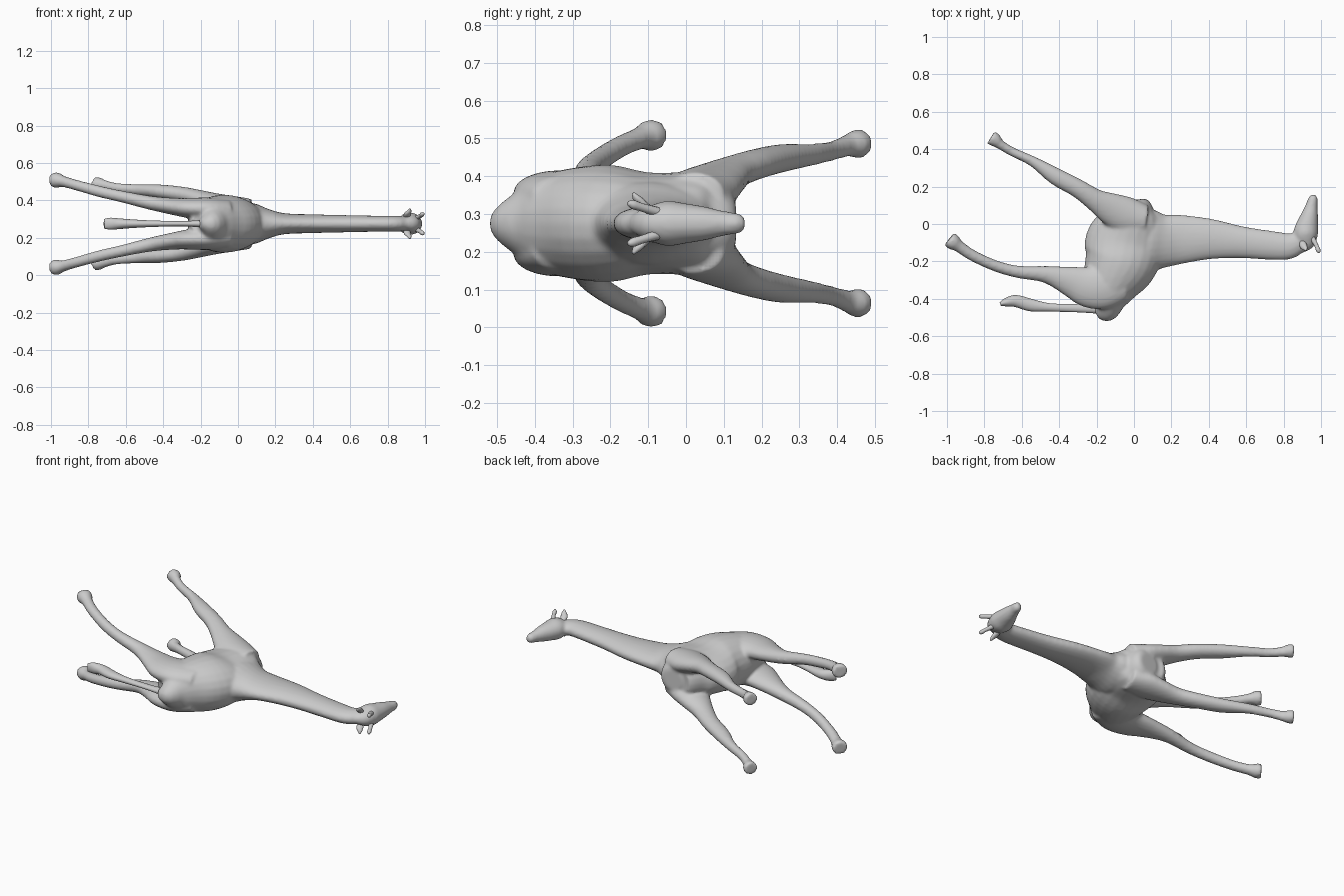
import bpy, bmesh, math
from mathutils import Vector

MID = 0.275  # height of the symmetry plane (the animal lies on its side)
grey = bpy.data.materials.new("plain_grey")
grey.diffuse_color = (0.6, 0.6, 0.6, 1)


def spline(p0, p1, p2, p3, t):
    return [0.5 * (2 * b + (c - a) * t + (2 * a - 5 * b + 4 * c - d) * t * t
                   + (3 * b - a - 3 * c + d) * t ** 3)
            for a, b, c, d in zip(p0, p1, p2, p3)]


def loft(bm, stations, side=1, steps=4, n=24):
    """Smooth tube through (x, y, sideways offset, in-plane half, sideways half)."""
    s = [stations[0]] + stations + [stations[-1]]
    path = [spline(*s[i:i + 4], k / steps)
            for i in range(len(stations) - 1) for k in range(steps)]
    path.append(stations[-1])
    pts = [Vector((p[0], p[1], MID + side * p[2])) for p in path]
    rings = []
    for i, p in enumerate(path):
        tan = (pts[min(i + 1, len(pts) - 1)] - pts[max(i - 1, 0)]).normalized()
        u = Vector((0, 0, 1)).cross(tan).normalized()
        v = tan.cross(u)
        rings.append([bm.verts.new(pts[i] + u * p[3] * math.cos(a) + v * p[4] * math.sin(a))
                      for a in (2 * math.pi * k / n for k in range(n))])
    for r, q in zip(rings, rings[1:]):
        for k in range(n):
            bm.faces.new((r[k], r[(k + 1) % n], q[(k + 1) % n], q[k]))
    bm.faces.new(rings[0][::-1])
    bm.faces.new(rings[-1])


def finish(bm, name):
    bmesh.ops.recalc_face_normals(bm, faces=bm.faces)
    for f in bm.faces:
        f.smooth = True
    me = bpy.data.meshes.new(name)
    bm.to_mesh(me)
    bm.free()
    me.materials.append(grey)
    ob = bpy.data.objects.new(name, me)
    bpy.context.collection.objects.link(ob)
    return ob


torso = [(-.20, -.485, 0, .025, .02), (-.165, -.46, 0, .08, .07), (-.15, -.40, 0, .115, .12),
         (-.12, -.31, 0, .16, .145), (-.07, -.20, 0, .20, .155), (-.05, -.10, 0, .21, .135),
         (-.02, 0, 0, .18, .135), (-.01, .07, 0, .14, .125), (.0, .11, 0, .10, .10),
         (.0, .13, 0, .06, .06)]
neck = [(-.02, -.10, 0, .14, .10), (.08, -.09, 0, .17, .11), (.165, -.09, 0, .142, .078),
        (.25, -.082, 0, .132, .056), (.40, -.08, 0, .11, .05), (.57, -.097, 0, .086, .046),
        (.72, -.113, 0, .078, .043), (.83, -.118, 0, .07, .042), (.90, -.085, 0, .05, .04)]
head = [(.89, -.145, 0, .015, .02), (.915, -.10, 0, .052, .045), (.918, -.05, 0, .066, .06),
        (.928, 0, 0, .058, .053), (.94, .05, 0, .045, .045), (.95, .10, 0, .032, .033),
        (.958, .14, 0, .024, .027), (.96, .156, 0, .012, .014)]
hind_leg = [(-.06, -.31, .07, .10, .06), (-.16, -.335, .08, .12, .06), (-.25, -.335, .083, .11, .055),
            (-.34, -.307, .092, .082, .046), (-.47, -.27, .112, .046, .037),
            (-.62, -.256, .145, .033, .031), (-.74, -.224, .172, .03, .03),
            (-.86, -.17, .205, .03, .028), (-.935, -.12, .226, .032, .03),
            (-.965, -.098, .232, .043, .041), (-.988, -.08, .234, .042, .04)]
fore_leg = [(.06, .02, .075, .08, .06), (-.04, .045, .09, .10, .06), (-.13, .085, .115, .085, .05),
            (-.21, .13, .138, .06, .043), (-.30, .19, .158, .05, .04), (-.42, .255, .173, .046, .037),
            (-.54, .334, .182, .028, .029), (-.65, .386, .192, .024, .026),
            (-.715, .425, .205, .026, .029), (-.742, .448, .21, .037, .037),
            (-.765, .463, .211, .039, .038)]
tail = [(-.18, -.455, 0, .025, .02), (-.30, -.45, 0, .022, .014), (-.45, -.446, 0, .022, .017),
        (-.55, -.434, 0, .033, .022), (-.63, -.412, 0, .032, .028), (-.68, -.418, 0, .024, .032),
        (-.715, -.428, 0, .01, .026)]
ear = [(.90, -.09, .03, .014, .012), (.905, -.115, .05, .02, .012),
       (.915, -.13, .066, .014, .010), (.92, -.14, .08, .004, .004)]
horn = [(.95, -.07, .028, .016, .014), (.975, -.115, .042, .011, .011),
        (.985, -.14, .05, .012, .012), (.992, -.152, .054, .006, .006)]

# Torso, neck, head and legs fused into one smooth skin
bm = bmesh.new()
for part in (torso, neck, head):
    loft(bm, part)
for side in (1, -1):
    loft(bm, hind_leg, side)
    loft(bm, fore_leg, side)
body = finish(bm, "body")
fuse = body.modifiers.new("fuse", "REMESH")
fuse.mode = 'VOXEL'
fuse.voxel_size = 0.009
fuse.use_smooth_shade = True
soft = body.modifiers.new("soften", "SMOOTH")
soft.factor = 0.5
soft.iterations = 6

# Tail with tuft
bm = bmesh.new()
loft(bm, tail, n=16)
finish(bm, "tail")

# Ears and horns, mirrored pairs
for name, part in (("ear", ear), ("horn", horn)):
    for side, tag in ((1, "left"), (-1, "right")):
        bm = bmesh.new()
        loft(bm, part, side, n=12)
        finish(bm, f"{name}_{tag}")
